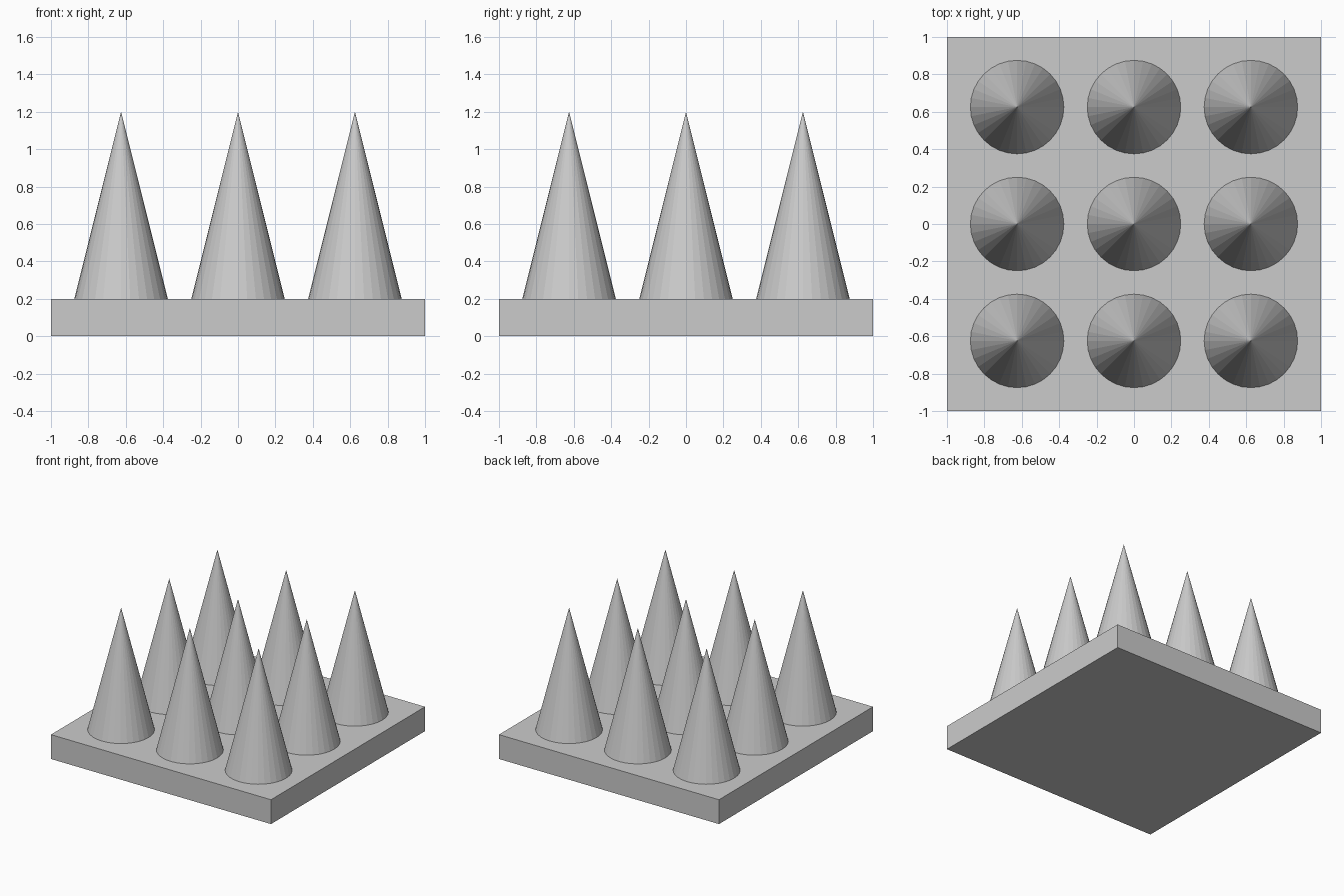
import bpy

if "Cube" in bpy.data.objects:
    bpy.data.objects.remove(bpy.data.objects["Cube"])

SPACING = 0.625
BASE_HEIGHT = 0.2
SPIKE_HEIGHT = 1.0

# Square base plate
bpy.ops.mesh.primitive_cube_add(size=1, location=(0, 0, BASE_HEIGHT / 2))
base = bpy.context.object
base.name = "base_plate"
base.scale = (2, 2, BASE_HEIGHT)
bpy.ops.object.transform_apply(location=False, rotation=False, scale=True)

# Three by three grid of flat-faceted spikes
for row in range(3):
    for col in range(3):
        bpy.ops.mesh.primitive_cone_add(
            vertices=32, radius1=0.25, radius2=0, depth=SPIKE_HEIGHT,
            location=((col - 1) * SPACING, (row - 1) * SPACING,
                      BASE_HEIGHT + SPIKE_HEIGHT / 2))
        bpy.context.object.name = f"spike_{row + 1}_{col + 1}"
